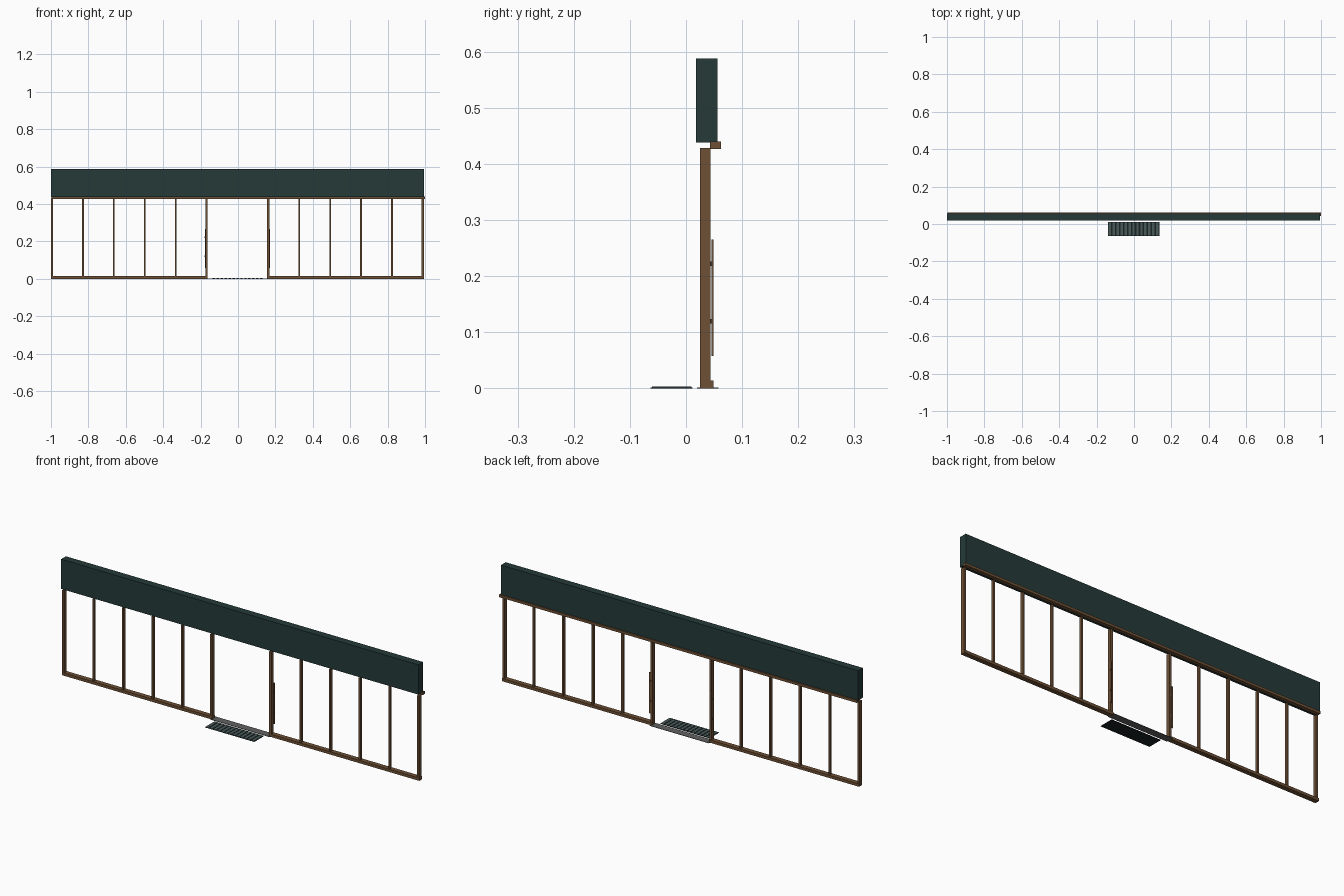
import bpy, bmesh

cube = bpy.data.objects.get("Cube")
if cube:
    bpy.data.objects.remove(cube, do_unlink=True)


def material(name, r, g, b):
    m = bpy.data.materials.new(name)
    m.use_nodes = True
    m.diffuse_color = (r, g, b, 1)
    m.node_tree.nodes["Principled BSDF"].inputs["Base Color"].default_value = (r, g, b, 1)
    return m


green = material("dark green", 0.018, 0.042, 0.040)
wood = material("brown wood", 0.155, 0.08, 0.036)
bronze = material("dark bronze", 0.06, 0.035, 0.02)
rubber = material("black rubber", 0.01, 0.016, 0.016)
rib_grey = material("mat rib grey", 0.07, 0.105, 0.105)
steel = material("threshold grey", 0.12, 0.12, 0.12)


def box(name, mat, xs, ys, zs):
    """Box between the given limits on each axis."""
    bm = bmesh.new()
    bmesh.ops.create_cube(bm, size=1)
    for v in bm.verts:
        v.co = [lim[0] if c < 0 else lim[1] for c, lim in zip(v.co, (xs, ys, zs))]
    mesh = bpy.data.meshes.new(name)
    bm.to_mesh(mesh)
    bm.free()
    mesh.materials.append(mat)
    ob = bpy.data.objects.new(name, mesh)
    bpy.context.collection.objects.link(ob)
    return ob


MID = -0.003      # centre of the frame
BAY = 0.1652      # spacing of the uprights
FRONT, BACK, TOP = 0.025, 0.044, 0.428

# Sign fascia and the rail beneath it
box("fascia", green, (-1, 0.994), (0.018, 0.056), (0.438, 0.588))
box("top_rail", wood, (-0.997, 1), (0.043, 0.062), (0.427, 0.440))

for side, label in ((-1, "right"), (1, "left")):
    # Heavy posts at the doorway and at the end, slim mullions between
    for i in range(1, 7):
        x = MID + side * BAY * i
        heavy = i in (1, 6)
        half = 0.006 if heavy else 0.0045
        depth = (FRONT, BACK) if heavy else (0.029, 0.043)
        box(f"{label}_{'post' if heavy else 'mullion'}_{i}", wood,
            (x - half, x + half), depth, (0, TOP))

    # Sill along the bottom
    ends = sorted((MID + side * (BAY - 0.006), MID + side * (BAY * 6 + 0.006)))
    box(f"{label}_sill", wood, ends, (FRONT, 0.049), (0, 0.014))

    # Door pull with two brackets on the back of the doorway post
    x = MID + side * (BAY + 0.006)
    box(f"{label}_pull", wood, (x - 0.003, x + 0.003), (0.0455, 0.049), (0.058, 0.265))
    for z in (0.12, 0.222):
        box(f"{label}_pull_bracket", bronze, (x - 0.004, x + 0.004),
            (0.043, 0.047), (z - 0.004, z + 0.004))

# Doorway threshold
box("threshold", steel, (MID - BAY, MID + BAY), (0.02, 0.058), (0, 0.002))

# Ribbed doormat
box("mat_base", rubber, (-0.14, 0.135), (-0.063, 0.012), (0, 0.002))
RIBS = 13
pitch = 0.275 / RIBS
for i in range(RIBS):
    x = -0.14 + pitch * (i + 0.5)
    box("mat_rib", rib_grey, (x - pitch * 0.3, x + pitch * 0.3), (-0.061, 0.010), (0.001, 0.003))
